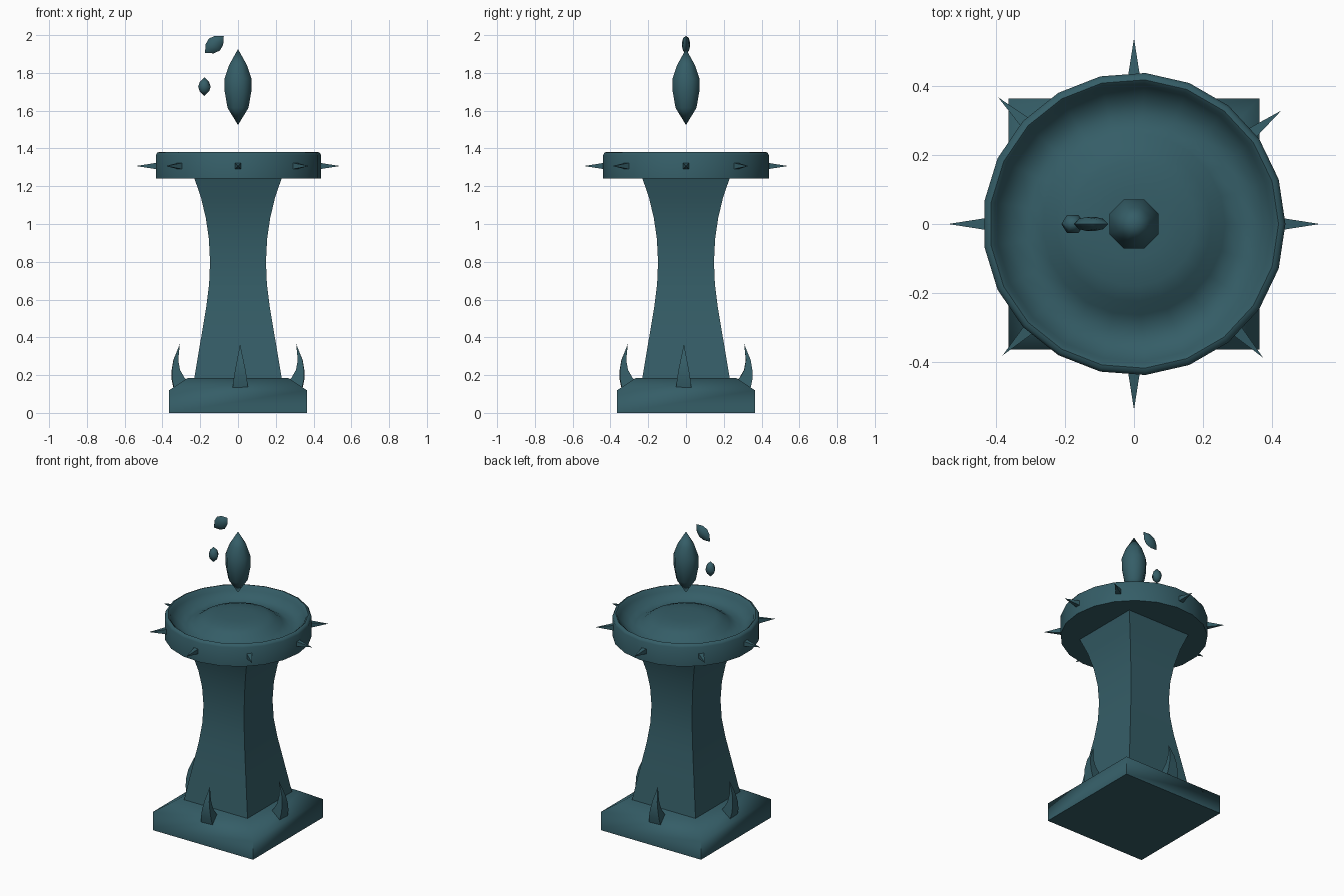
import bpy, bmesh
from math import pi, sin, cos, radians, sqrt
from mathutils import Matrix, Vector

if "Cube" in bpy.data.objects:
    bpy.data.objects.remove(bpy.data.objects["Cube"])

mat = bpy.data.materials.new("dark_teal")
mat.diffuse_color = (0.035, 0.11, 0.135, 1)
mat.use_nodes = True
mat.node_tree.nodes["Principled BSDF"].inputs["Base Color"].default_value = mat.diffuse_color


def loft(name, rings, angle=40, matrix=Matrix()):
    """Skin a list of rings; one-point rings become tips, open ends are capped."""
    bm = bmesh.new()
    vs = [[bm.verts.new(matrix @ Vector(p)) for p in r] for r in rings]
    for a, b in zip(vs, vs[1:]):
        n = max(len(a), len(b))
        for i in range(n):
            j = (i + 1) % n
            if len(a) == 1:
                bm.faces.new((a[0], b[j], b[i]))
            elif len(b) == 1:
                bm.faces.new((a[i], a[j], b[0]))
            else:
                bm.faces.new((a[i], a[j], b[j], b[i]))
    for end in (vs[0], vs[-1]):
        if len(end) > 1:
            bm.faces.new(end)
    bmesh.ops.recalc_face_normals(bm, faces=bm.faces)
    me = bpy.data.meshes.new(name)
    bm.to_mesh(me)
    bm.free()
    me.materials.append(mat)
    ob = bpy.data.objects.new(name, me)
    bpy.context.collection.objects.link(ob)
    bpy.ops.object.select_all(action='DESELECT')
    ob.select_set(True)
    bpy.context.view_layer.objects.active = ob
    bpy.ops.object.shade_smooth_by_angle(angle=radians(angle))
    return ob


def lathe(name, profile, n, phase=0.0, **kw):
    """Regular n-sided rings from (radius, z) pairs."""
    rings = []
    for r, z in profile:
        k = n if r > 0 else 1
        rings.append([(r * cos(phase + 2 * pi * i / n), r * sin(phase + 2 * pi * i / n), z)
                      for i in range(k)])
    return loft(name, rings, **kw)


def square(profile):
    return [(r * sqrt(2), z) for r, z in profile]


# Square plinth with sloped upper edge
lathe("base", square([(.365, 0), (.365, .12), (.265, .185)]), 4, pi / 4, angle=65)

# Flared square column
lathe("column", square([(.232, .18), (.212, .3), (.19, .43), (.168, .56), (.153, .68), (.148, .8),
                        (.154, .92), (.17, 1.03), (.196, 1.14), (.232, 1.245)]), 4, pi / 4)

# Dish with rounded rim, trough and central mound
lathe("dish", [(.44, 1.24), (.44, 1.365), (.432, 1.378), (.42, 1.382), (.409, 1.373), (.4, 1.352),
               (.36, 1.315), (.31, 1.303), (.265, 1.325), (.225, 1.355), (.18, 1.372),
               (.1, 1.379), (0, 1.38)], 21, angle=50)

# Spikes around the dish
for i, a in enumerate((0, 37.6, 90, 137, 180, 225, 270, 314)):
    m = Matrix.Rotation(radians(a), 4, 'Z') @ Matrix.Translation((0, 0, 1.307)) \
        @ Matrix.Rotation(pi / 2, 4, 'Y')
    lathe(f"dish_spike_{i}", square([(.018, .425), (0, .54)]), 4, pi / 4, matrix=m)

# Curved claws on the base: outer and inner (radius, z) edge plus half width
claw = [((.338, .12), (.25, .15), .042), ((.35, .175), (.287, .19), .036),
        ((.351, .225), (.308, .228), .028), ((.342, .28), (.317, .28), .017)]
rings = [[(o[0], -w, o[1]), (o[0], w, o[1]), (n[0], w * .8, n[1]), (n[0], -w * .8, n[1])]
         for o, n, w in claw] + [[(.308, 0, .365)]]
for i in range(4):
    loft(f"base_claw_{i}", rings, matrix=Matrix.Rotation(i * pi / 2 + radians(-2 if i == 0 else 2), 4, 'Z'))

# Floating crystal
lathe("crystal", [(0, 1.524), (.06, 1.615), (.076, 1.70), (.077, 1.77), (.052, 1.84), (0, 1.926)],
      8, pi / 8, angle=60)

# Small shards beside it
shard = [(0, -1), (.75, -.5), (1, 0), (.75, .5), (0, 1)]
for name, loc, size, tilt in (("upper_shard", (-.125, 0, 1.95), (.043, .023, .067), 48),
                              ("lower_shard", (-.178, 0, 1.727), (.033, .031, .05), 0)):
    m = Matrix.Translation(loc) @ Matrix.Rotation(radians(tilt), 4, 'Y') \
        @ Matrix.Diagonal((*size, 1))
    lathe(name, shard, 6, angle=60, matrix=m)
